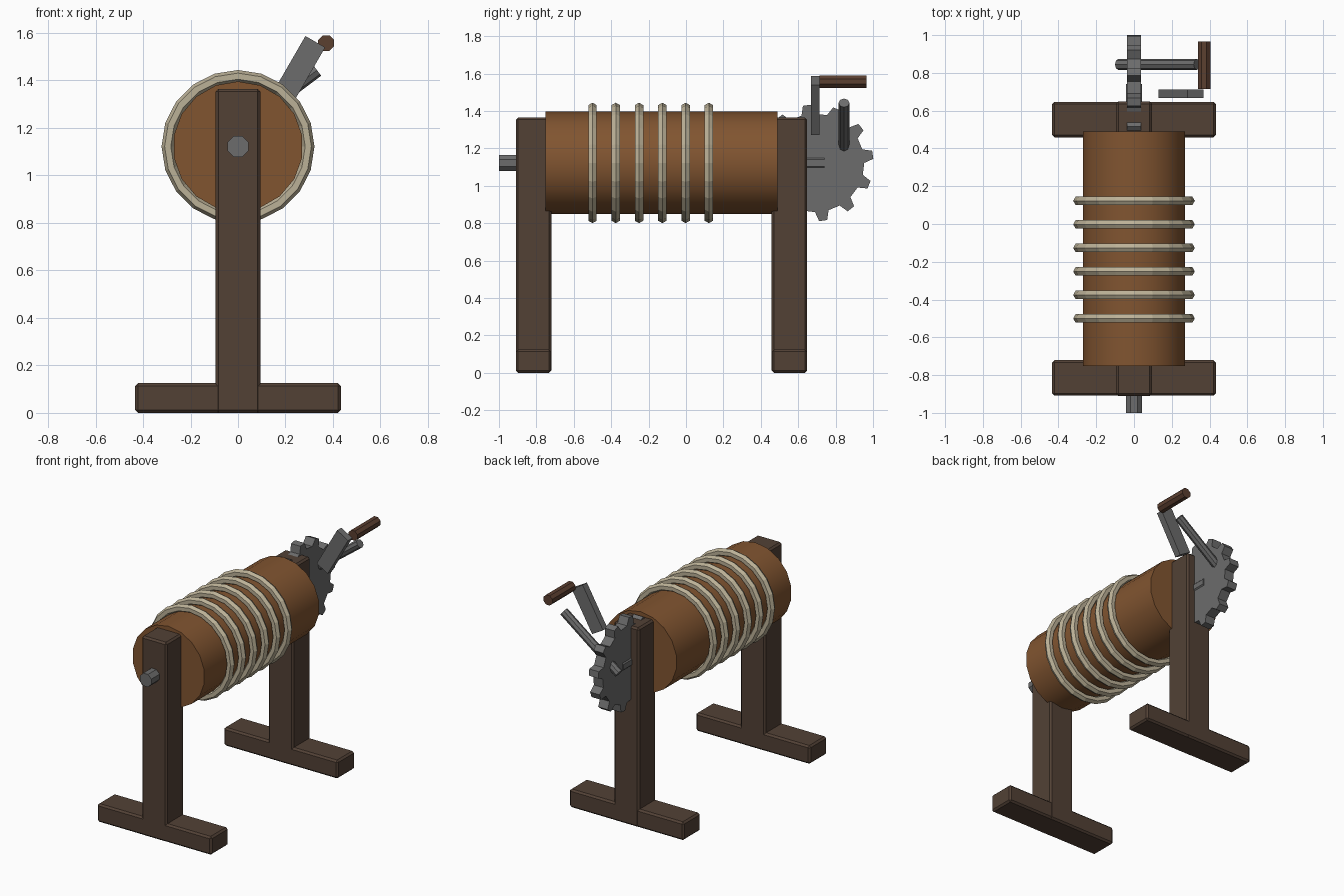
import bpy, bmesh, math
from mathutils import Vector, Matrix

if "Cube" in bpy.data.objects:
    bpy.data.objects.remove(bpy.data.objects["Cube"], do_unlink=True)


def material(name, r, g, b):
    mat = bpy.data.materials.new(name)
    mat.use_nodes = True
    mat.diffuse_color = (r, g, b, 1)
    mat.node_tree.nodes["Principled BSDF"].inputs["Base Color"].default_value = (r, g, b, 1)
    return mat


DARK_WOOD = material("dark wood", 0.085, 0.053, 0.036)
DRUM_WOOD = material("warm drum wood", 0.22, 0.09, 0.03)
GRIP_WOOD = material("red brown wood", 0.105, 0.05, 0.03)
METAL = material("grey metal", 0.15, 0.15, 0.15)
ROPE = material("pale rope", 0.50, 0.44, 0.31)

AXIS_Z = 1.122  # height of the axle


def add_object(name, bm, mat):
    bmesh.ops.recalc_face_normals(bm, faces=bm.faces)
    mesh = bpy.data.meshes.new(name)
    bm.to_mesh(mesh)
    bm.free()
    mesh.materials.append(mat)
    obj = bpy.data.objects.new(name, mesh)
    bpy.context.collection.objects.link(obj)
    return obj


def box(name, center, size, mat, bevel=0, tilt=0):
    bm = bmesh.new()
    bmesh.ops.create_cube(bm, size=1)
    bmesh.ops.scale(bm, vec=size, verts=bm.verts)
    obj = add_object(name, bm, mat)
    obj.location = center
    obj.rotation_euler.y = tilt
    if bevel:
        mod = obj.modifiers.new("soft edges", 'BEVEL')
        mod.width = bevel
        mod.segments = 1
    return obj


def rod(name, start, end, radius, sides, mat, turn=0):
    start, end = Vector(start), Vector(end)
    axis = end - start
    bm = bmesh.new()
    bmesh.ops.create_cone(bm, cap_ends=True, segments=sides, radius1=radius,
                          radius2=radius, depth=axis.length)
    bmesh.ops.rotate(bm, matrix=Matrix.Rotation(turn, 3, 'Z'), verts=bm.verts)
    bmesh.ops.rotate(bm, matrix=axis.to_track_quat('Z', 'Y').to_matrix(), verts=bm.verts)
    bmesh.ops.translate(bm, vec=(start + end) / 2, verts=bm.verts)
    return add_object(name, bm, mat)


# Two T-shaped stands
for side, y in (("front", -0.815), ("back", 0.553)):
    box(side + "_post", (0, y, 0.6825), (0.19, 0.19, 1.365), DARK_WOOD, 0.012)
    box(side + "_foot", (0, y, 0.0625), (0.866, 0.188, 0.125), DARK_WOOD, 0.012)

# Drum and axle
drum = rod("drum", (0, -0.752, AXIS_Z), (0, 0.49, AXIS_Z), 0.274, 18, DRUM_WOOD)
bpy.context.view_layer.objects.active = drum
drum.select_set(True)
bpy.ops.object.shade_smooth_by_angle(angle=math.radians(35))
rod("axle", (0, -1, AXIS_Z), (0, 0.74, AXIS_Z), 0.047, 8, METAL, math.pi / 8)

# Rope loops wound around the drum
for i in range(6):
    bpy.ops.mesh.primitive_torus_add(
        major_segments=20, minor_segments=6, major_radius=0.296, minor_radius=0.026,
        location=(0, -0.5 + i * 0.1245, AXIS_Z), rotation=(math.pi / 2, 0, 0))
    loop = bpy.context.object
    loop.name = f"rope_loop_{i + 1}"
    loop.data.materials.append(ROPE)

# Toothed wheel standing across the back post
bm = bmesh.new()
rim = []
for tooth in range(12):
    for offset, radius in ((-8, 0.263), (-4, 0.312), (4, 0.312), (8, 0.263)):
        a = math.radians(8 + tooth * 30 + offset)
        rim.append(bm.verts.new((-0.036, 0.69 + radius * math.cos(a),
                                 AXIS_Z + radius * math.sin(a))))
face = bm.faces.new(rim)
extruded = bmesh.ops.extrude_face_region(bm, geom=[face], use_keep_orig=True)["geom"]
bmesh.ops.translate(bm, vec=(0.072, 0, 0),
                    verts=[v for v in extruded if isinstance(v, bmesh.types.BMVert)])
add_object("ratchet_wheel", bm, METAL)

# Pawl, crank arm and grip
rod("pawl", (-0.083, 0.845, 1.131), (0.333, 0.845, 1.443), 0.029, 8, METAL)
box("crank_arm", (0.248, 0.69, 1.429), (0.096, 0.046, 0.31), METAL, 0, math.radians(30))
rod("crank_grip", (0.371, 0.715, 1.557), (0.371, 0.965, 1.557), 0.036, 8, GRIP_WOOD, math.pi / 8)
